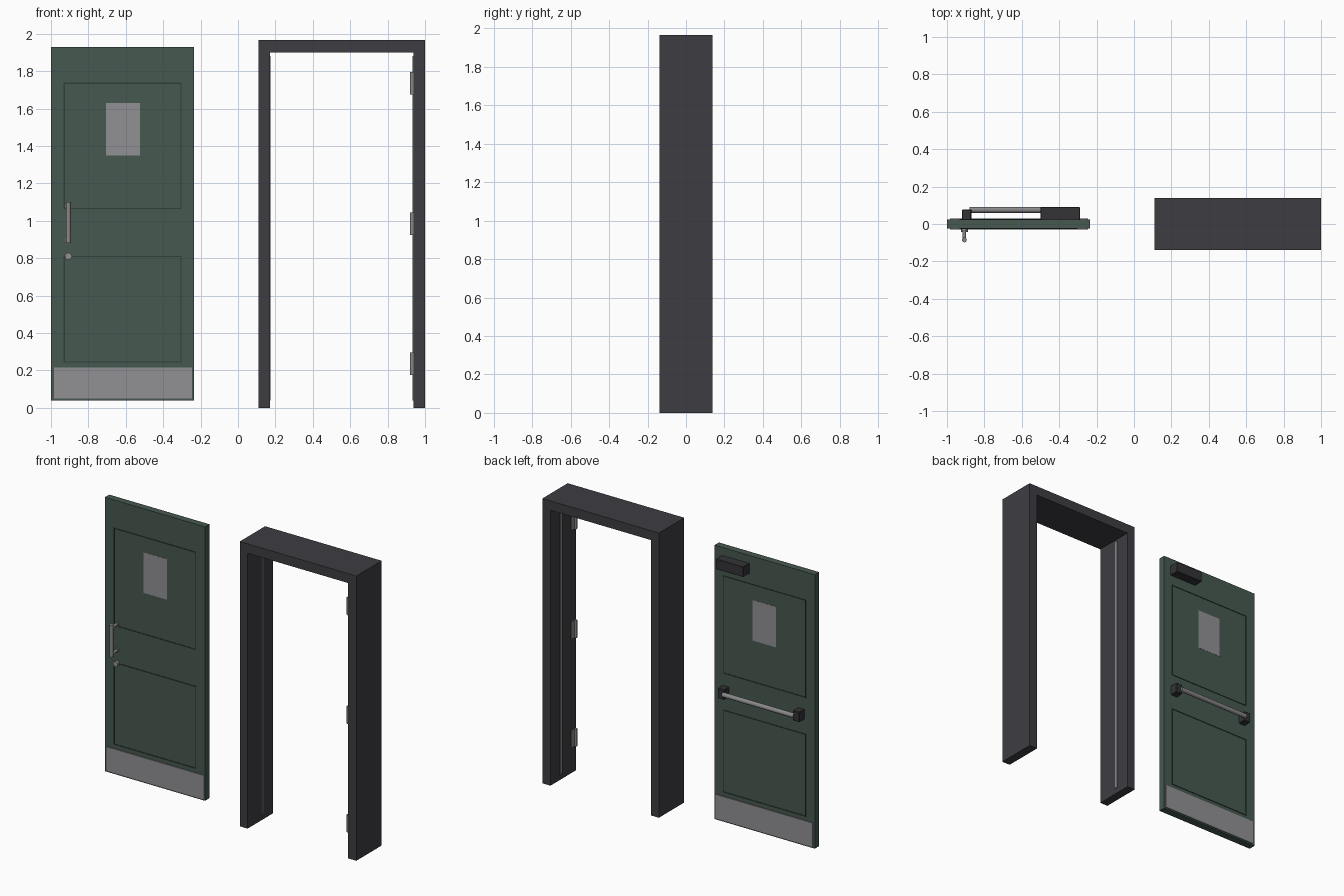
import bpy, math
from mathutils import Vector

if "Cube" in bpy.data.objects:
    bpy.data.objects.remove(bpy.data.objects["Cube"])


def material(name, rgb):
    m = bpy.data.materials.new(name)
    m.diffuse_color = (*rgb, 1)
    m.use_nodes = True
    m.node_tree.nodes["Principled BSDF"].inputs["Base Color"].default_value = m.diffuse_color
    return m


GREEN = material("door_green", (0.061, 0.098, 0.078))
TRIM = material("dark_green_trim", (0.03, 0.05, 0.04))
FRAME = material("charcoal_frame", (0.048, 0.046, 0.055))
BLACK = material("black_housing", (0.034, 0.033, 0.038))
PLATE = material("light_grey_plate", (0.285, 0.285, 0.3))
STEEL = material("steel", (0.25, 0.25, 0.25))


def box(name, x, y, z, mat, bevel=0):
    """Box given by its (min, max) range on each axis."""
    rng = (x, y, z)
    bpy.ops.mesh.primitive_cube_add(size=1, location=[sum(r) / 2 for r in rng])
    ob = bpy.context.object
    ob.name = name
    ob.scale = [abs(r[1] - r[0]) for r in rng]
    bpy.ops.object.transform_apply(location=False, rotation=False, scale=True)
    ob.data.materials.append(mat)
    if bevel:
        b = ob.modifiers.new("bevel", 'BEVEL')
        b.width = bevel
        b.segments = 1
    return ob


def rod(name, a, b, r, mat, sides=16):
    """Cylinder from point a to point b."""
    a, b = Vector(a), Vector(b)
    bpy.ops.mesh.primitive_cylinder_add(vertices=sides, radius=r, depth=(b - a).length,
                                        location=(a + b) / 2)
    ob = bpy.context.object
    ob.name = name
    ob.rotation_euler = (b - a).to_track_quat('Z', 'Y').to_euler()
    ob.data.materials.append(mat)
    bpy.ops.object.shade_smooth_by_angle(angle=math.radians(40))
    return ob


# Door slab
D = 0.024
box("door_slab", (-1.0, -0.235), (-D, D), (0.04, 1.93), GREEN)

# Details repeated on both door faces
for side, s in (("front", -1), ("back", 1)):
    def skin(t):
        return tuple(sorted((s * (D - 0.002), s * (D + t))))
    box(f"kick_plate_{side}", (-0.985, -0.245), skin(0.005), (0.05, 0.215), PLATE)
    box(f"window_{side}", (-0.705, -0.525), skin(0.001), (1.35, 1.63), PLATE)
    # Thin moulding around the two panels
    for panel, z0, z1 in (("lower", 0.242, 0.812), ("upper", 1.062, 1.738)):
        x0, x1, w = -0.932, -0.302, 0.006
        for z in (z0, z1 - w):
            box(f"{panel}_moulding_rail_{side}", (x0, x1), skin(0.003), (z, z + w), TRIM)
        for x in (x0, x1 - w):
            box(f"{panel}_moulding_stile_{side}", (x, x + w), skin(0.003),
                (z0 + w, z1 - w), TRIM)

# Pull handle on the front
HX = -0.907
rod("pull_handle_grip", (HX, -0.085, 0.88), (HX, -0.085, 1.10), 0.013, STEEL)
for z in (0.9, 1.08):
    rod("pull_handle_post", (HX, -0.02, z), (HX, -0.085, z), 0.01, STEEL)
    rod("pull_handle_rose", (HX, -0.02, z), (HX, -0.031, z), 0.015, STEEL)
rod("lock_cylinder", (HX, -0.02, 0.81), (HX, -0.042, 0.81), 0.019, PLATE, 12)

# Push bar and closer on the back
for x in (-0.92, -0.345):
    box("push_bar_bracket", (x, x + 0.05), (0.02, 0.077), (0.91, 0.98), BLACK, 0.003)
rod("push_bar", (-0.88, 0.076, 0.945), (-0.335, 0.076, 0.945), 0.016, STEEL)
box("door_closer", (-0.5, -0.29), (0.02, 0.09), (1.805, 1.875), BLACK, 0.002)

# Door frame
box("jamb_left", (0.11, 0.17), (-0.138, 0.138), (0, 1.9), FRAME)
box("jamb_right", (0.938, 1.0), (-0.138, 0.138), (0, 1.9), FRAME)
box("header", (0.11, 1.0), (-0.138, 0.138), (1.9, 1.965), FRAME)

# Seal strips inside the jambs
for x in ((0.168, 0.175), (0.933, 0.94)):
    box("seal_strip", x, (0.015, 0.035), (0.04, 1.88), STEEL)

# Hinges on the right jamb
for z in (0.175, 0.925, 1.675):
    box("hinge_leaf", (0.933, 0.94), (-0.135, -0.085), (z, z + 0.12), STEEL)
    rod("hinge_knuckle", (0.931, -0.125, z), (0.931, -0.125, z + 0.12), 0.011, STEEL, 12)
